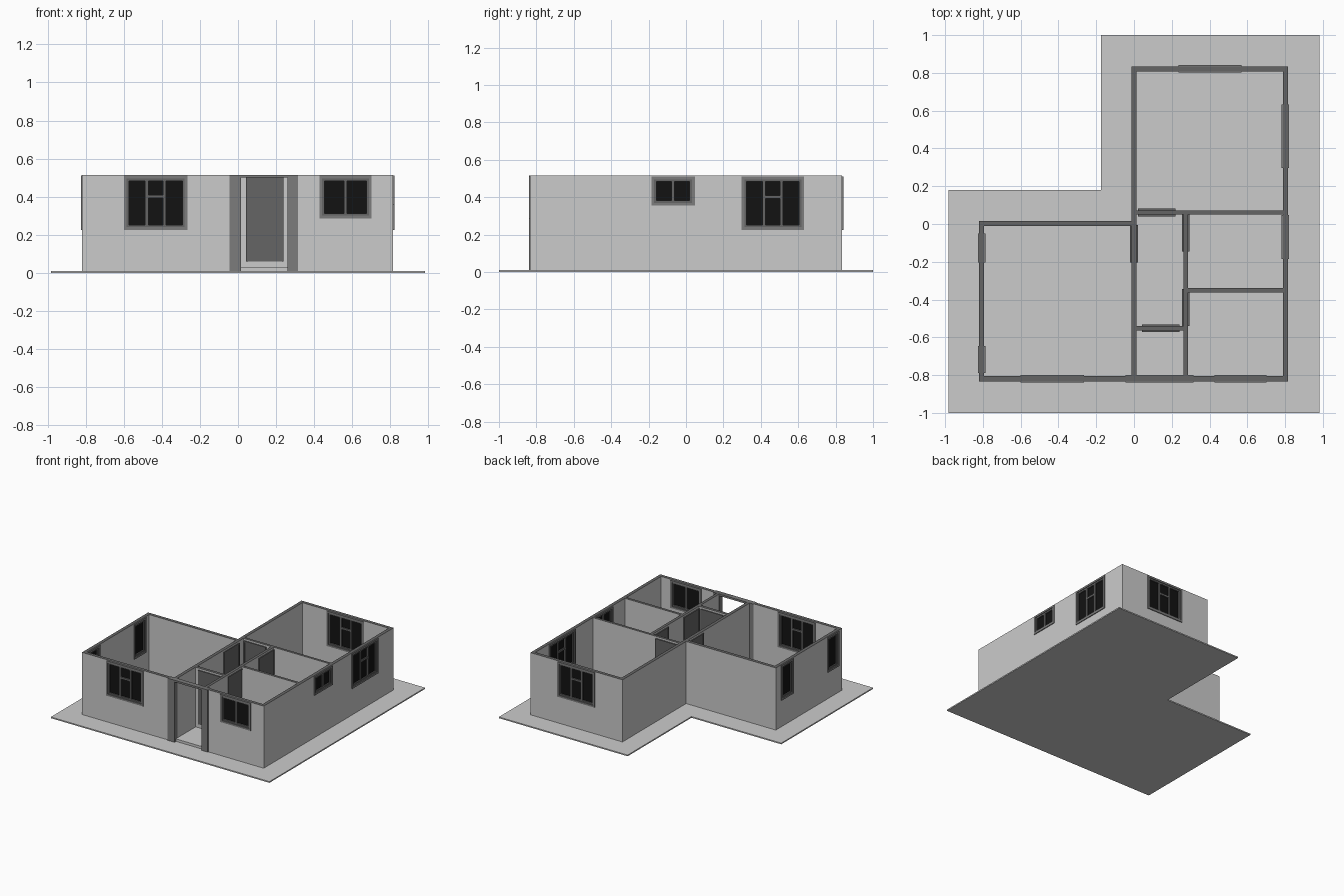
import bpy, bmesh

if "Cube" in bpy.data.objects:
    bpy.data.objects.remove(bpy.data.objects["Cube"])

BASE, FLOOR, TOP = 0.01, 0.03, 0.515


def material(name, v):
    m = bpy.data.materials.new(name)
    m.diffuse_color = (v, v, v, 1)
    m.use_nodes = True
    m.node_tree.nodes["Principled BSDF"].inputs["Base Color"].default_value = m.diffuse_color
    return m


WALL = material("wall_grey", 0.6)
DARK = material("dark_grey", 0.13)
TRIM = material("trim_grey", 0.2)
GLASS = material("dark_glass", 0.006)


def finish(name, bm, mats):
    me = bpy.data.meshes.new(name)
    bmesh.ops.recalc_face_normals(bm, faces=bm.faces)
    bm.to_mesh(me)
    bm.free()
    for m in mats:
        me.materials.append(m)
    ob = bpy.data.objects.new(name, me)
    bpy.context.collection.objects.link(ob)
    return ob


# box running along axis "x" or "y": u along the wall, v across it
def box(bm, axis, u0, u1, v0, v1, z0, z1, mat=0):
    vs = []
    for z in (z0, z1):
        for u, v in ((u0, v0), (u1, v0), (u1, v1), (u0, v1)):
            vs.append(bm.verts.new((u, v, z) if axis == "x" else (v, u, z)))
    for f in ((0, 1, 2, 3), (4, 5, 6, 7), (0, 1, 5, 4), (1, 2, 6, 5), (2, 3, 7, 6), (3, 0, 4, 7)):
        bm.faces.new([vs[i] for i in f]).material_index = mat


def slab(name, outline, z0, z1):
    bm = bmesh.new()
    f = bm.faces.new([bm.verts.new((x, y, z0)) for x, y in outline])
    r = bmesh.ops.extrude_face_region(bm, geom=[f])
    bmesh.ops.translate(bm, vec=(0, 0, z1 - z0), verts=[g for g in r["geom"] if isinstance(g, bmesh.types.BMVert)])
    finish(name, bm, [WALL])


# wall with rectangular openings (u0, u1, z0, z1) and a dark top edge
def wall(name, axis, u0, u1, v0, v1, openings=()):
    bm = bmesh.new()
    u = u0
    for a, b, z0, z1 in sorted(openings):
        box(bm, axis, u, a, v0, v1, BASE, TOP)
        if z0 > BASE:
            box(bm, axis, a, b, v0, v1, BASE, z0)
        box(bm, axis, a, b, v0, v1, z1, TOP)
        u = b
    box(bm, axis, u, u1, v0, v1, BASE, TOP)
    for f in bm.faces:
        if f.calc_center_median().z > TOP - 0.001:
            f.material_index = 1
    finish(name, bm, [WALL, DARK])


# window: surround, inner frame, mullions and one dark sheet of glass
def window(name, axis, u0, u1, z0, z1, v0, v1, columns, transom=False):
    bm = bmesh.new()
    a, b = v0 - 0.006, v1 + 0.006

    def ring(i, w, a, b, mat):
        box(bm, axis, u0 + i, u0 + i + w, a, b, z0 + i, z1 - i, mat)
        box(bm, axis, u1 - i - w, u1 - i, a, b, z0 + i, z1 - i, mat)
        box(bm, axis, u0 + i + w, u1 - i - w, a, b, z0 + i, z0 + i + w, mat)
        box(bm, axis, u0 + i + w, u1 - i - w, a, b, z1 - i - w, z1 - i, mat)

    ring(0, 0.015, a, b, 0)
    ring(0.015, 0.012, v0, v1, 1)
    i = 0.027
    step = (u1 - u0 - 2 * i) / columns
    for k in range(1, columns):
        c = u0 + i + k * step
        box(bm, axis, c - 0.008, c + 0.008, v0, v1, z0 + i, z1 - i, 1)
    if transom:
        c = (u0 + u1) / 2
        box(bm, axis, c - step / 2, c + step / 2, v0, v1, 0.392, 0.408, 1)
    m = (v0 + v1) / 2
    box(bm, axis, u0 + 0.02, u1 - 0.02, m - 0.004, m + 0.004, z0 + 0.02, z1 - 0.02, 2)
    finish(name, bm, [TRIM, DARK, GLASS])


def door(name, axis, u0, u1, v):
    bm = bmesh.new()
    for a, b in ((u0, u0 + 0.01), (u1 - 0.01, u1)):
        box(bm, axis, a, b, v - 0.02, v + 0.02, 0.06, 0.5)
    box(bm, axis, u0 + 0.01, u1 - 0.01, v - 0.02, v + 0.02, 0.49, 0.5)
    box(bm, axis, u0 + 0.01, u1 - 0.01, v - 0.016, v + 0.016, 0.06, 0.49)
    finish(name, bm, [DARK])


# base plate and raised indoor floor
slab("base_plate", [(-0.983, -1), (0.983, -1), (0.983, 1), (-0.175, 1), (-0.175, 0.18), (-0.983, 0.18)], 0, BASE)
slab("indoor_floor", [(-0.8, -0.82), (0.8, -0.82), (0.8, 0.82), (0, 0.82), (0, 0), (-0.8, 0)], BASE, FLOOR)

# outer walls as (name, axis, start, end, inner/outer faces, windows, doorways)
# each window: (start, end, bottom, panes, transom)
outer = [
    ("front", "x", -0.82, 0.815, -0.833, -0.806,
     [(-0.6, -0.265, 0.225, 3, True), (0.427, 0.702, 0.285, 2, False)], [(0.015, 0.26, BASE, 0.5)]),
    ("right", "y", -0.806, 0.808, 0.788, 0.815,
     [(-0.185, 0.047, 0.355, 2, False), (0.297, 0.632, 0.225, 3, True)], []),
    ("back", "x", -0.013, 0.815, 0.808, 0.835, [(0.235, 0.57, 0.225, 3, True)], []),
    ("left", "y", -0.806, -0.01, -0.82, -0.793,
     [(-0.205, -0.05, 0.225, 1, False), (-0.79, -0.645, 0.225, 1, False)], []),
    ("left_rear", "x", -0.82, -0.013, -0.01, 0.017, [], []),
    ("middle", "y", -0.806, 0.808, -0.013, 0.014, [], []),
]
for name, axis, u0, u1, v0, v1, windows, doorways in outer:
    holes = [(a + 0.005, b - 0.005, z + 0.005, 0.505) for a, b, z, _, _ in windows]
    wall(name + "_wall", axis, u0, u1, v0, v1, holes + doorways)
    for k, (a, b, z, n, t) in enumerate(windows):
        window(f"{name}_window_{k + 1}", axis, a, b, z, 0.51, v0, v1, n, t)

# indoor partitions
wall("rear_partition", "x", 0.014, 0.788, 0.05, 0.071)
wall("hall_partition", "y", -0.806, 0.05, 0.262, 0.286)
wall("side_partition", "x", 0.286, 0.788, -0.362, -0.34)
wall("entry_partition", "x", 0.014, 0.262, -0.564, -0.54)

# doors
door("entry_door", "x", 0.042, 0.24, -0.552)
door("rear_room_door", "x", 0.022, 0.22, 0.061)
door("left_room_door", "y", -0.205, -0.005, 0.0)
door("hall_door_1", "y", -0.145, 0.05, 0.274)
door("hall_door_2", "y", -0.54, -0.345, 0.274)

# porch surround on the front
bm = bmesh.new()
for a, b in ((-0.045, 0.016), (0.259, 0.316)):
    box(bm, "x", a, b, -0.84, -0.8, BASE, TOP)
box(bm, "x", 0.016, 0.259, -0.84, -0.8, 0.5, TOP)
finish("porch_surround", bm, [TRIM])
